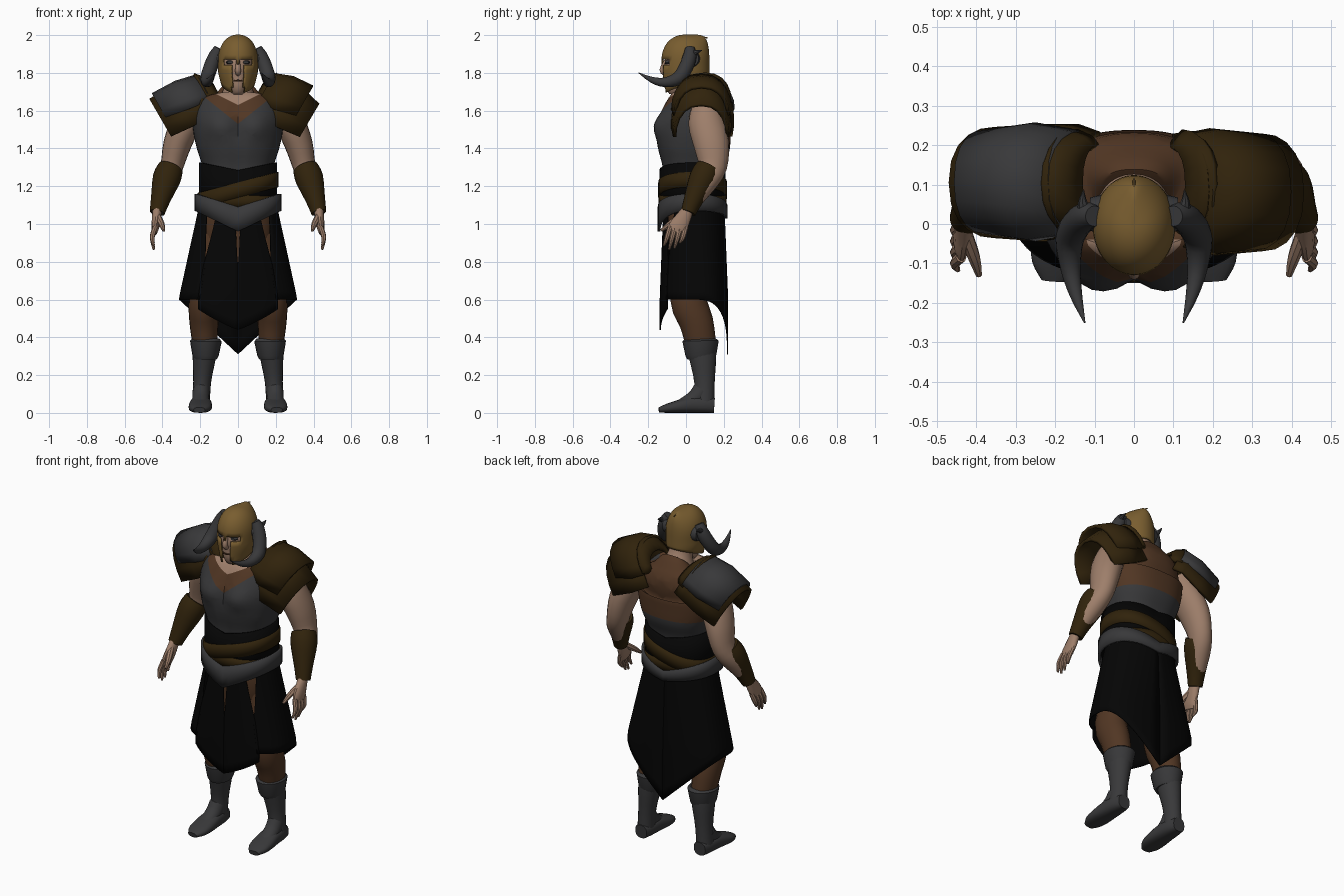
import bpy, bmesh, math
from mathutils import Vector

cube = bpy.data.objects.get("Cube")
if cube:
    bpy.data.objects.remove(cube, do_unlink=True)


def material(name, r, g, b):
    m = bpy.data.materials.new(name)
    m.use_nodes = True
    m.diffuse_color = (r, g, b, 1)
    m.node_tree.nodes["Principled BSDF"].inputs["Base Color"].default_value = (r, g, b, 1)
    m.node_tree.nodes["Principled BSDF"].inputs["Roughness"].default_value = 0.8
    return m


SKIN = material("skin", .34, .21, .145)
SHIRT = material("brown cloth", .082, .037, .017)
LEATHER = material("dark leather", .03, .0165, .0035)
STEEL = material("dark steel", .04, .04, .042)
BLACK = material("black cloth", .0015, .0015, .0015)
GOLD = material("old gold", .19, .11, .029)


def finish(name, bm, mats, thick=0, angle=40):
    bmesh.ops.recalc_face_normals(bm, faces=bm.faces)
    me = bpy.data.meshes.new(name)
    bm.to_mesh(me)
    bm.free()
    for m in mats:
        me.materials.append(m)
    ob = bpy.data.objects.new(name, me)
    bpy.context.collection.objects.link(ob)
    bpy.ops.object.select_all(action='DESELECT')
    ob.select_set(True)
    bpy.context.view_layer.objects.active = ob
    bpy.ops.object.shade_smooth_by_angle(angle=math.radians(angle))
    if thick:
        mod = ob.modifiers.new("thickness", 'SOLIDIFY')
        mod.thickness = thick
        mod.offset = 0
    return ob


def grid(rows, closed=False, caps=False):
    """Skin a list of point rows with quads."""
    bm = bmesh.new()
    vs = [[bm.verts.new(p) for p in r] for r in rows]
    n = len(rows[0])
    for a, b in zip(vs, vs[1:]):
        for i in range(n if closed else n - 1):
            j = (i + 1) % n
            bm.faces.new((a[i], a[j], b[j], b[i]))
    if caps:
        bm.faces.new(vs[0])
        bm.faces.new(vs[-1])
    return bm


def resample(pts, k):
    """Catmull-Rom smoothing of section tuples."""
    pts = [Vector(p) for p in pts]
    out = []
    for i in range(len(pts) - 1):
        a, b, c, d = pts[max(i - 1, 0)], pts[i], pts[i + 1], pts[min(i + 2, len(pts) - 1)]
        for s in range(k):
            t = s / k
            out.append(b + (c - a) * (t / 2) + (a * 2 - b * 5 + c * 4 - d) * (t * t / 2)
                       + (b * 3 - a - c * 3 + d) * (t ** 3 / 2))
    return out + [pts[-1]]


def ellipse(a, power=2):
    c, s = math.cos(a), math.sin(a)
    e = 2 / power
    return math.copysign(abs(c) ** e, c), math.copysign(abs(s) ** e, s)


def tube_mesh(sections, s=1, n=20, k=3, ref=(0, 1, 0), power=2):
    """Sections are (x, y, z, side radius, radius along ref)."""
    sec = resample(sections, k)
    rows = []
    for i, q in enumerate(sec):
        t = (Vector(sec[min(i + 1, len(sec) - 1)][:3]) - Vector(sec[max(i - 1, 0)][:3])).normalized()
        r = Vector(ref)
        u = (r - t * r.dot(t)).normalized()
        v = t.cross(u)
        row = []
        for j in range(n):
            c, d = ellipse(2 * math.pi * j / n, power)
            p = Vector(q[:3]) + v * (c * q[3]) + u * (d * q[4])
            row.append((p.x * s, p.y, p.z))
        rows.append(row)
    return grid(rows, True, True)


def tube(name, mat, sections, s=1, **kw):
    sections = [q if len(q) == 5 else (*q, q[3]) for q in sections]
    return finish(name, tube_mesh(sections, s, **kw), [mat])


def band(name, mat, rx, ry, top, bottom, thick=.014):
    """Waist band whose edges are functions of (side, front) direction."""
    rows = [[], [], []]
    for i in range(48):
        c, d = ellipse(2 * math.pi * i / 48, 2.3)
        hi, lo = top(c, d), bottom(c, d)
        for row, t in zip(rows, (0, .5, 1)):
            row.append((rx * c, .035 + ry * d, lo + (hi - lo) * t))
    return finish(name, grid(rows, True), [mat], thick)


# Torso: shirt with breastplate and neck opening cut in as V shapes
body = [(0, .04, 1.08, .18, .15), (0, .035, 1.2, .18, .15), (0, .035, 1.3, .187, .16),
        (0, .04, 1.4, .218, .19), (0, .05, 1.5, .238, .188), (0, .06, 1.58, .235, .18),
        (0, .09, 1.64, .19, .15), (0, .09, 1.685, .12, .1), (0, .08, 1.7, .08, .08)]
bm = tube_mesh(body, n=48, k=4, power=2.4)
for v in bm.verts:
    if v.co.y < .03:
        ax = abs(v.co.x)
        v.co.y -= .042 * math.exp(-((ax - .1) / .085) ** 2 - ((v.co.z - 1.52) / .07) ** 2)
        v.co.y += .01 * math.exp(-(ax / .015) ** 2)
cuts = [((0, 0, h), (-g * s, 0, 1)) for h, g in ((1.53, .8), (1.63, .5)) for s in (1, -1)]
for co, no in cuts + [((0, 0, 1.41), (0, 0, 1))]:
    bmesh.ops.bisect_plane(bm, geom=bm.verts[:] + bm.edges[:] + bm.faces[:],
                           plane_co=co, plane_no=no)
for f in bm.faces:
    c = f.calc_center_median()
    front = c.y < .06
    if c.z < (1.53 + .8 * abs(c.x) if front else 1.41):
        f.material_index = 1
    elif front and c.z > 1.63 + .5 * abs(c.x):
        f.material_index = 2
finish("torso", bm, [SHIRT, STEEL, SKIN])

# Waist wraps and belt
band("waist_cloth", BLACK, .2, .168, lambda c, d: 1.285 + .04 * abs(c), lambda c, d: 1.08)
band("upper_wrap", LEATHER, .207, .175, lambda c, d: 1.22 + .055 * c, lambda c, d: 1.14 + .055 * c)
band("lower_wrap", LEATHER, .205, .173, lambda c, d: 1.155 - .01 * c, lambda c, d: 1.09)
band("belt", STEEL, .222, .178, lambda c, d: 1.09 + .07 * abs(c),
     lambda c, d: (.96 if d < 0 else 1.03) + (.11 if d < 0 else .04) * abs(c))


# Skirt panels, spreading downwards and closing the slits part way down
def skirt_panel(name, s, top, bottom, hem):
    rows = []
    for r in range(13):
        row = []
        for i in range(21):
            w, t = i / 20, r / 12
            a_end = math.radians(bottom[0] + (bottom[1] - bottom[0]) * w)
            z = 1.11 + (hem(w, a_end) - 1.11) * t
            g = min((1.11 - z) / .5, 1)
            a_top = math.radians(top[0] + (top[1] - top[0]) * w)
            a = a_top + (a_end - a_top) * min(g * 1.5, 1)
            c, d = ellipse(a, 2 + g * (.9 if a > 0 else .3))
            row.append((s * (.2 + .11 * g) * c, .042 + (.158 + .02 * g) * d, z))
        rows.append(row)
    finish(name, grid(rows), [BLACK], .006)


for s, side in ((1, "left"), (-1, "right")):
    skirt_panel(side + "_skirt", s, (-37, 90), (-53, 90),
                lambda w, a: .6 if a < 0 else .31 + .29 * ellipse(a, 2.9)[0])
    skirt_panel(side + "_front_flap", s, (-86, -60), (-90, -50), lambda w, a: .44 + .11 * w)

tube("hips", SHIRT, [(0, .04, 1.1, .175, .14), (0, .045, .95, .19, .145), (0, .05, .8, .15, .12)])

for s, side in ((1, "left_"), (-1, "right_")):
    # Legs and boots
    tube(side + "leg", SHIRT, [(.09, .05, .98, .1), (.13, .045, .8, .1), (.175, .015, .6, .085, .098),
                               (.18, .055, .48, .077, .09), (.175, .08, .36, .065, .08)], s)
    tube(side + "boot_shaft", STEEL, [(.172, .08, .36, .068, .08), (.18, .09, .28, .06, .07),
                                      (.19, .098, .16, .047, .054), (.197, .096, .04, .048, .054)], s)
    tube(side + "boot_cuff", STEEL, [(.172, .08, .285, .06, .072), (.172, .079, .305, .07, .082),
                                     (.17, .077, .38, .084, .096), (.17, .077, .395, .07, .08)], s, k=1)
    tube(side + "boot_foot", STEEL, [(.196, .15, .04, .038, .04), (.196, .1, .043, .05, .043),
                                     (.197, .03, .044, .057, .044), (.199, -.04, .034, .062, .034),
                                     (.202, -.1, .024, .056, .024), (.205, -.143, .015, .03, .014)],
         s, ref=(0, 0, 1), power=2.5)
    tube(side + "boot_instep", STEEL, [(.195, .085, .12, .045, .05), (.197, .045, .075, .045, .045),
                                       (.2, -.04, .04, .045, .025)], s, ref=(0, 0, 1))
    # Arms, bracers and hands
    tube(side + "arm", SKIN, [(.23, .11, 1.64, .07), (.275, .108, 1.54, .08, .096), (.322, .135, 1.42, .074, .094),
                              (.352, .142, 1.3, .06, .074), (.385, .1, 1.21, .058), (.43, .01, 1.07, .03)], s)
    tube(side + "bracer", LEATHER, [(.357, .118, 1.295, .068), (.378, .09, 1.24, .074),
                                    (.41, .04, 1.13, .052), (.428, .012, 1.06, .04)], s)
    tube(side + "palm", SKIN, [(.428, .012, 1.08, .026, .03), (.432, -.015, 1.03, .024, .042),
                               (.438, -.045, .98, .02, .05), (.442, -.055, .95, .012, .04)], s, n=14)
    for i in range(4):
        y = -.092 + .028 * i
        drop = (.885, .865, .872, .9)[i]
        tube(f"{side}finger_{i + 1}", SKIN, [(.438, y + .008, .985, .014), (.454, y - .008, .93, .013),
                                             (.446, y - .025, drop, .006)], s, n=8)
    tube(side + "thumb", SKIN, [(.425, -.03, 1.04, .018), (.405, -.085, 1.0, .016),
                                (.393, -.13, .965, .008)], s, n=8)
    # Horns
    tube(side + "horn_mount", STEEL, [(.08, .025, 1.875, .05), (.112, .025, 1.875, .042)], s, k=1, ref=(0, 0, 1))
    tube(side + "horn", STEEL, [(.1, .02, 1.93, .026), (.12, .02, 1.89, .036), (.145, .0, 1.83, .038),
                                (.163, -.04, 1.772, .036), (.161, -.11, 1.75, .026),
                                (.147, -.18, 1.763, .016), (.125, -.25, 1.8, .002)], s, n=16, ref=(1, 0, 0))
    tube(side + "horn_spur", STEEL, [(.122, .03, 1.9, .022), (.13, .055, 1.91, .012),
                                     (.128, .085, 1.92, .002)], s, n=8, ref=(1, 0, 0))
    tube(side + "eye", STEEL, [(.042, -.09, 1.856, .022, .012), (.042, -.111, 1.856, .014, .008)],
         s, n=10, k=1, ref=(0, 0, 1))

# Head and neck
tube("neck", SKIN, [(0, .075, 1.65, .105, .1), (0, .065, 1.7, .082), (0, .05, 1.75, .066), (0, .03, 1.82, .065)])
tube("head", SKIN, [(0, -.055, 1.68, .026, .035), (0, -.045, 1.71, .05, .072), (0, -.012, 1.78, .076, .106),
                    (0, -.005, 1.86, .085, .108), (0, 0, 1.94, .06, .08)])
tube("nose", SKIN, [(0, -.108, 1.865, .01), (0, -.126, 1.815, .015), (0, -.108, 1.795, .013)], n=10)
tube("mouth", SHIRT, [(-.022, -.108, 1.757, .004), (0, -.118, 1.759, .005), (.022, -.108, 1.757, .004)], n=8)

# Helmet shell with a swept back crown, eye slots and mouth opening
rows = []
for r in range(15):
    row = []
    for i in range(48):
        a = 2 * math.pi * (i + .5) / 48
        c, d = math.cos(a), math.sin(a)
        hem = 1.74 + .048 * d
        e = max(r - 6, 0) / 8 * math.radians(86)
        z = hem + (1.87 - hem) * min(r, 6) / 6 + .128 * math.sin(e)
        low = max(1.8 - z, 0)
        back = math.cos(e) ** (.9 - .65 * max(d, 0) ** 2)
        row.append((.1 * math.cos(e) ** .9 * (1 - 2.6 * low) * c, -.003 + .122 * back * (1 - .7 * low) * d, z))
    rows.append(row)
bm = grid(rows, True)
bm.faces.new(bm.verts[-48:])
holes = []
for f in bm.faces:
    c = f.calc_center_median()
    ax = abs(c.x)
    if c.y < 0 and ((ax < .03 and c.z < 1.845) or (.012 < ax < .073 and 1.835 < c.z < 1.87)):
        holes.append(f)
bmesh.ops.delete(bm, geom=holes, context='FACES')
finish("helmet", bm, [GOLD], .01)
tube("helmet_ridge", GOLD, [(0, -.126, 1.85, .005), (0, -.115, 1.92, .005), (0, -.065, 1.98, .005),
                            (0, .0, 1.996, .005), (0, .06, 1.994, .005), (0, .115, 1.985, .003)],
     n=8, ref=(1, 0, 0))


# Shoulder armour: arched plates swept along a crest line
def shoulder_plate(name, mat, s, crest, cy, lean=.5):
    rows = []
    for x, z, w, d in crest:
        row = []
        for i in range(11):
            a = math.radians(-92 + 18.4 * i)
            drop = d * (1 - math.cos(a))
            row.append((s * (x - lean * drop), cy + w * ellipse(a, 2.4)[1], z - .86 * drop))
        rows.append(row)
    finish(name, grid(rows), [mat], .018, 30)


shoulder_plate("right_shoulder_base", LEATHER, -1,
               [(.18, 1.75, .12, .18), (.25, 1.76, .14, .21), (.36, 1.72, .14, .23), (.465, 1.655, .132, .215)], .105)
shoulder_plate("right_shoulder_plate", STEEL, -1,
               [(.215, 1.785, .122, .145), (.33, 1.75, .142, .155), (.452, 1.685, .122, .135)], .107)
shoulder_plate("right_shoulder_collar", LEATHER, -1,
               [(.135, 1.735, .09, .08), (.18, 1.77, .11, .14), (.235, 1.79, .128, .17)], .105)
shoulder_plate("left_shoulder_base", LEATHER, 1,
               [(.2, 1.75, .14, .2), (.32, 1.73, .152, .24), (.425, 1.63, .14, .19)], .08)
shoulder_plate("left_shoulder_plate", LEATHER, 1,
               [(.19, 1.79, .135, .16), (.29, 1.775, .152, .19), (.395, 1.725, .14, .17)], .082)
shoulder_plate("left_shoulder_collar", LEATHER, 1,
               [(.135, 1.735, .09, .08), (.17, 1.765, .11, .13), (.21, 1.795, .135, .16)], .1)
